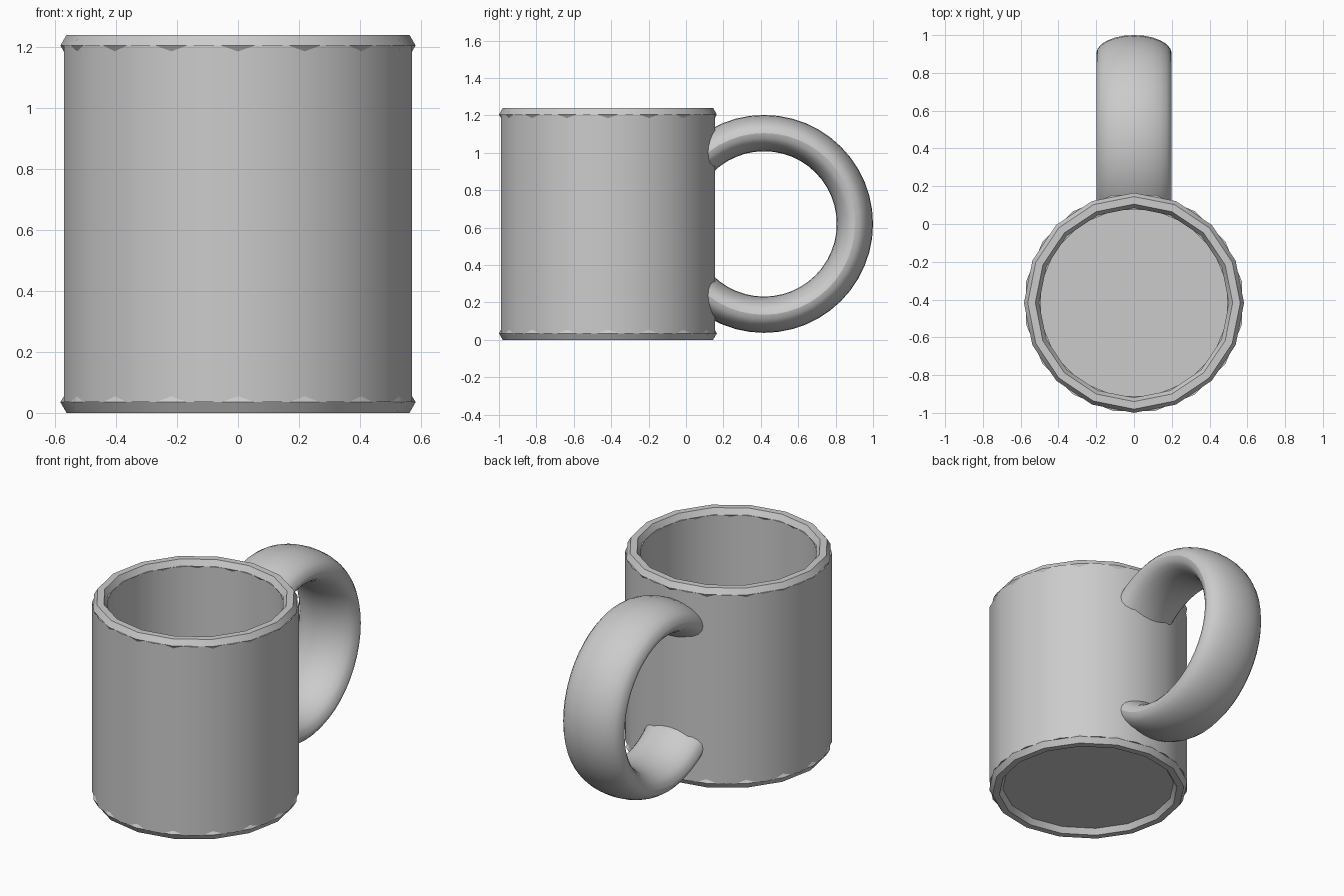
import bpy, bmesh
from math import sin, cos, pi, radians

if "Cube" in bpy.data.objects:
    bpy.data.objects.remove(bpy.data.objects["Cube"])

gray = bpy.data.materials.new("plain_gray")
gray.use_nodes = True
gray.diffuse_color = (0.6, 0.6, 0.6, 1)
gray.node_tree.nodes["Principled BSDF"].inputs["Base Color"].default_value = (0.6, 0.6, 0.6, 1)

SIDES = 16
MUG_Y, HANDLE_Y, MID_Z = -0.4175, 0.4175, 0.62
OUTER, WALL = 0.5825, 0.08
LOW, HIGH = 0.035, 1.205


def add_object(name, bm, location):
    bmesh.ops.recalc_face_normals(bm, faces=bm.faces)
    mesh = bpy.data.meshes.new(name)
    bm.to_mesh(mesh)
    bm.free()
    obj = bpy.data.objects.new(name, mesh)
    obj.location = location
    mesh.materials.append(gray)
    bpy.context.collection.objects.link(obj)
    bpy.ops.object.select_all(action='DESELECT')
    obj.select_set(True)
    bpy.context.view_layer.objects.active = obj
    bpy.ops.object.shade_smooth_by_angle(angle=radians(30))
    return obj


def lathe(bm, profile, sides, turn=0.0, closed=False):
    """Spin (radius, z) points about z; an open profile gets end caps."""
    rings = [[bm.verts.new((r * cos(turn + 2 * pi * k / sides),
                            r * sin(turn + 2 * pi * k / sides), z))
              for k in range(sides)] for r, z in profile]
    pairs = list(zip(rings, rings[1:]))
    if closed:
        pairs.append((rings[-1], rings[0]))
    for a, b in pairs:
        for k in range(sides):
            n = (k + 1) % sides
            bm.faces.new((a[k], a[n], b[n], b[k]))
    if not closed:
        bm.faces.new(rings[0])
        bm.faces.new(rings[-1])


def tube_section(major, minor, count):
    return [(major + minor * cos(2 * pi * i / count), minor * sin(2 * pi * i / count))
            for i in range(count)]


# Hollow cup, turned half a side against the rims
bm = bmesh.new()
inner = OUTER - WALL
lathe(bm, [(OUTER, LOW), (OUTER, HIGH), (inner, HIGH), (inner, LOW + WALL)],
      SIDES, turn=pi / SIDES)
add_object("cup_body", bm, (0, MUG_Y, 0))

# Six-sided rings around the lip and the foot
for name, z in (("top_rim", HIGH), ("bottom_rim", LOW)):
    bm = bmesh.new()
    lathe(bm, tube_section(OUTER - WALL / 2, WALL / 2, 6), SIDES, closed=True)
    add_object(name, bm, (0, MUG_Y, z))

# Handle: a wide oval ring, upright, cut off inside the cup wall
bm = bmesh.new()
lathe(bm, [(r, z * 2.06) for r, z in tube_section(0.4855, 0.097, 24)], 48, closed=True)
for v in bm.verts:
    v.co = (v.co.z, v.co.x, v.co.y)
cut = bmesh.ops.bisect_plane(bm, geom=bm.verts[:] + bm.edges[:] + bm.faces[:],
                             plane_co=(0, 0.1 - HANDLE_Y, 0), plane_no=(0, -1, 0),
                             clear_outer=True)
bmesh.ops.holes_fill(bm, edges=[e for e in bm.edges if e.is_boundary])
add_object("handle", bm, (0, HANDLE_Y, MID_Z))
